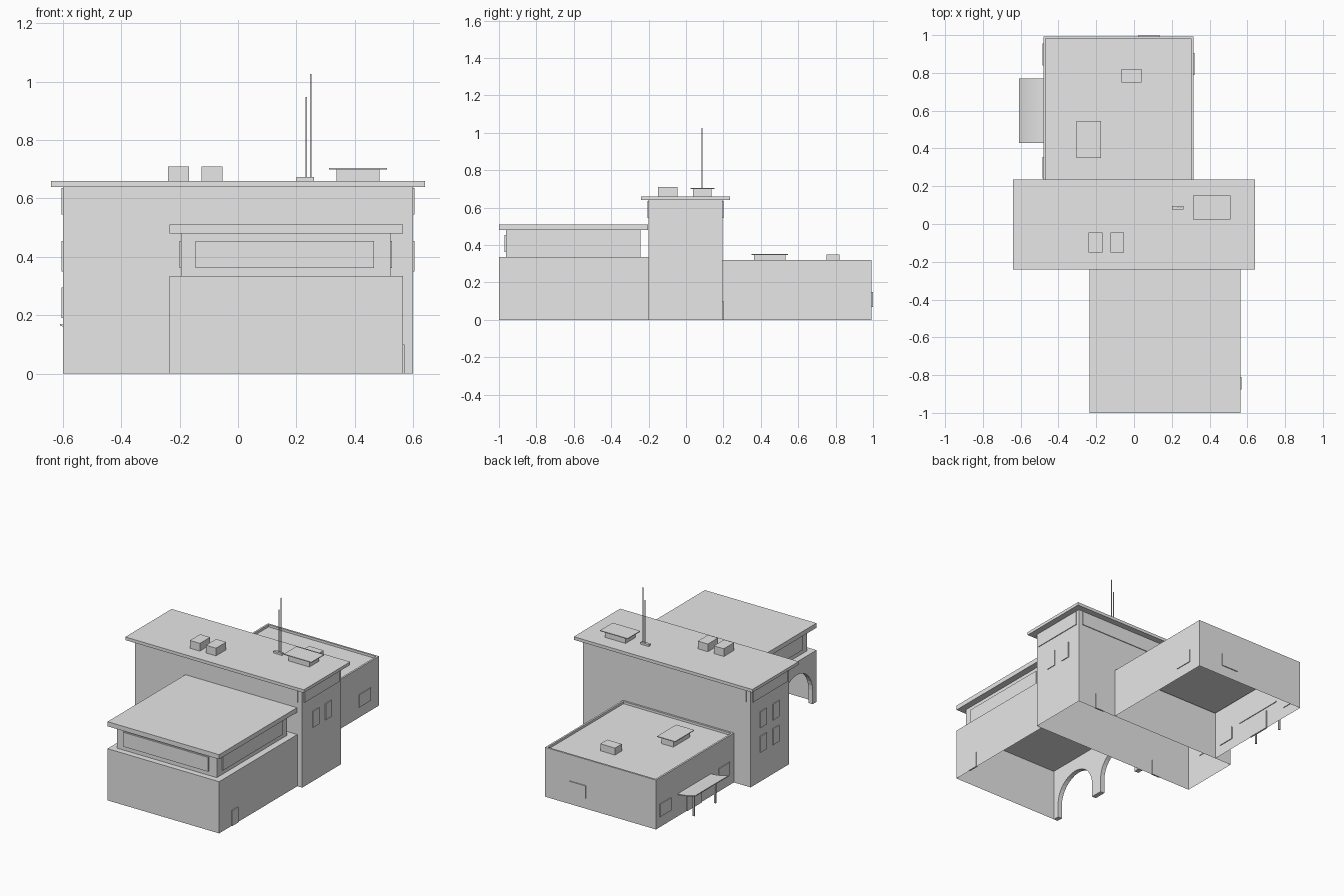
import bpy, bmesh, math
from mathutils import Vector

cube = bpy.data.objects.get("Cube")
if cube:
    bpy.data.objects.remove(cube, do_unlink=True)

grey = bpy.data.materials.new("light_grey")
grey.use_nodes = True
grey.diffuse_color = (0.8, 0.8, 0.8, 1)
grey.node_tree.nodes["Principled BSDF"].inputs["Base Color"].default_value = (0.8, 0.8, 0.8, 1)


def finish(name, bm):
    mesh = bpy.data.meshes.new(name)
    bm.to_mesh(mesh)
    bm.free()
    mesh.materials.append(grey)
    obj = bpy.data.objects.new(name, mesh)
    bpy.context.collection.objects.link(obj)
    return obj


def block(x, y, z, open_sides=()):
    """Box between the given (low, high) ranges, without the faces along open_sides."""
    bm = bmesh.new()
    bmesh.ops.create_cube(bm, size=1)
    for v in bm.verts:
        v.co = Vector([r[0] if c < 0 else r[1] for c, r in zip(v.co, (x, y, z))])
    bm.normal_update()
    gone = [f for f in bm.faces if any(f.normal.dot(Vector(d)) > 0.9 for d in open_sides)]
    bmesh.ops.delete(bm, geom=gone, context='FACES')
    return bm


def box(name, x, y, z, open_sides=()):
    return finish(name, block(x, y, z, open_sides))


def prism(name, points, offset):
    """Closed outline pushed along an offset."""
    bm = bmesh.new()
    face = bm.faces.new([bm.verts.new(p) for p in points])
    out = bmesh.ops.extrude_face_region(bm, geom=[face], use_keep_orig=True)
    verts = [g for g in out["geom"] if isinstance(g, bmesh.types.BMVert)]
    bmesh.ops.translate(bm, verts=verts, vec=offset)
    bmesh.ops.recalc_face_normals(bm, faces=bm.faces)
    return finish(name, bm)


def panel(name, axis, wall, span, z, depth=0.005):
    """Thin plate set through a wall facing along x or y."""
    thick = (wall - depth, wall + depth)
    if axis == 'x':
        return box(name, thick, span, z)
    return box(name, span, thick, z)


DOWN, LEFT, RIGHT = (0, 0, -1), (1, 0, 0), (-1, 0, 0)
FRONT, BACK = (0, -1, 0), (0, 1, 0)

# Central tower and its roof
box("tower", (-0.6, 0.6), (-0.2, 0.195), (0, 0.64), [DOWN])
box("tower_roof", (-0.64, 0.64), (-0.24, 0.235), (0.64, 0.66))

# Clerestory strips, windows and doors of the tower
strip, upper, lower = (0.545, 0.635), (0.35, 0.455), (0.19, 0.295)
for side, wall in (("left", 0.6), ("right", -0.6)):
    panel(f"clerestory_{side}", 'x', wall, (-0.18, 0.175), strip)
    rows = [upper] if side == "left" else [upper, lower]
    for r, z in enumerate(rows):
        for c, y in enumerate((-0.095, 0.035)):
            panel(f"tower_window_{side}_{r}_{c}", 'x', wall, (y, y + 0.065), z)
for side, wall in (("front", -0.2), ("back", 0.195)):
    panel(f"clerestory_{side}", 'y', wall, (-0.57, 0.57), strip)
panel("tower_back_door", 'y', 0.195, (0.405, 0.47), (0, 0.1))
panel("tower_front_door", 'y', -0.2, (-0.37, -0.31), (0, 0.1))

# Front wing with an arcade along its right side
box("front_wing", (-0.235, 0.565), (-1, -0.2), (0, 0.335), [DOWN, RIGHT, BACK])
outline = [(-1, 0.335), (-1, 0)]
for centre in (-0.8, -0.4):
    outline.append((centre - 0.16, 0))
    for i in range(17):
        a = math.pi * (1 - i / 16)
        outline.append((centre + 0.16 * math.cos(a), 0.09 + 0.16 * math.sin(a)))
    outline.append((centre + 0.16, 0))
outline += [(-0.2, 0), (-0.2, 0.335)]
prism("arcade", [(-0.235, y, z) for y, z in outline], (0.03, 0, 0))
panel("front_wing_door", 'x', 0.565, (-0.875, -0.81), (0, 0.1))

# Upper storey of the front wing
box("front_upper_storey", (-0.195, 0.522), (-0.962, -0.243), (0.335, 0.48))
box("front_upper_roof", (-0.235, 0.565), (-1, -0.203), (0.48, 0.51))
panel("front_upper_window", 'y', -0.962, (-0.145, 0.465), (0.362, 0.455), 0.009)
for side, wall in (("left", 0.522), ("right", -0.195)):
    panel(f"front_upper_window_{side}", 'x', wall, (-0.91, -0.295), (0.362, 0.455), 0.006)

# Back wing with a sunken roof behind a parapet
bm = block((-0.48, 0.315), (0.195, 0.993), (0, 0.32), [DOWN, FRONT])
top = [f for f in bm.faces if f.normal.z > 0.9]
bmesh.ops.inset_region(bm, faces=top, thickness=0.017, use_boundary=True)
out = bmesh.ops.extrude_face_region(bm, geom=top)
bmesh.ops.delete(bm, geom=top, context='FACES')
bmesh.ops.translate(bm, vec=(0, 0, -0.015),
                    verts=[g for g in out["geom"] if isinstance(g, bmesh.types.BMVert)])
finish("back_wing", bm)

# Windows and door of the back wing
low = (0.068, 0.15)
panel("back_window", 'y', 0.993, (0.02, 0.137), low, 0.006)
panel("back_wing_window_left", 'x', 0.315, (0.788, 0.905), low)
for i, y in enumerate((0.24, 0.84)):
    panel(f"back_wing_window_right_{i}", 'x', -0.48, (y, y + 0.115), low)
panel("back_wing_door", 'x', -0.48, (0.53, 0.68), (0, 0.12))

# Flared canopy on two posts
steps = [i / 8 for i in range(9)]
under = [(-0.475 - 0.135 * t, 0.14 + 0.025 * t * t) for t in steps]
profile = under + [(x, z + 0.006) for x, z in reversed(under)]
canopy = prism("canopy", [(x, 0.43, z) for x, z in profile], (0, 0.34, 0))
canopy.data.shade_smooth()
bpy.context.view_layer.objects.active = canopy
canopy.select_set(True)
bpy.ops.object.shade_smooth_by_angle(angle=math.radians(30))
for i, y in enumerate((0.49, 0.71)):
    box(f"canopy_post_{i}", (-0.559, -0.549), (y - 0.005, y + 0.005), (0, 0.149))


# Roof units: plain boxes, and boxes under a thin overhanging lid
def lidded(name, x, y, z, top, rim):
    box(name, (x[0] + rim, x[1] - rim), (y[0] + rim * 0.6, y[1] - rim * 0.6), (z, top))
    box(name + "_lid", x, y, (top - 0.001, top + 0.004))


for i, x in enumerate((-0.24, -0.125)):
    box(f"tower_roof_unit_{i}", (x, x + 0.072), (-0.15, -0.045), (0.66, 0.71))
lidded("tower_roof_vent", (0.312, 0.51), (0.023, 0.152), 0.66, 0.7, 0.025)
box("back_roof_unit", (-0.065, 0.04), (0.75, 0.82), (0.305, 0.35))
lidded("back_roof_vent", (-0.304, -0.175), (0.35, 0.546), 0.305, 0.348, 0.022)

# Antennas on a small base
box("antenna_base", (0.2, 0.261), (0.077, 0.095), (0.66, 0.673))
for name, x, half, tip in (("short", 0.234, 0.0025, 0.947), ("tall", 0.249, 0.002, 1.027)):
    box(f"antenna_{name}", (x - half, x + half), (0.086 - half, 0.086 + half), (0.673, tip))
